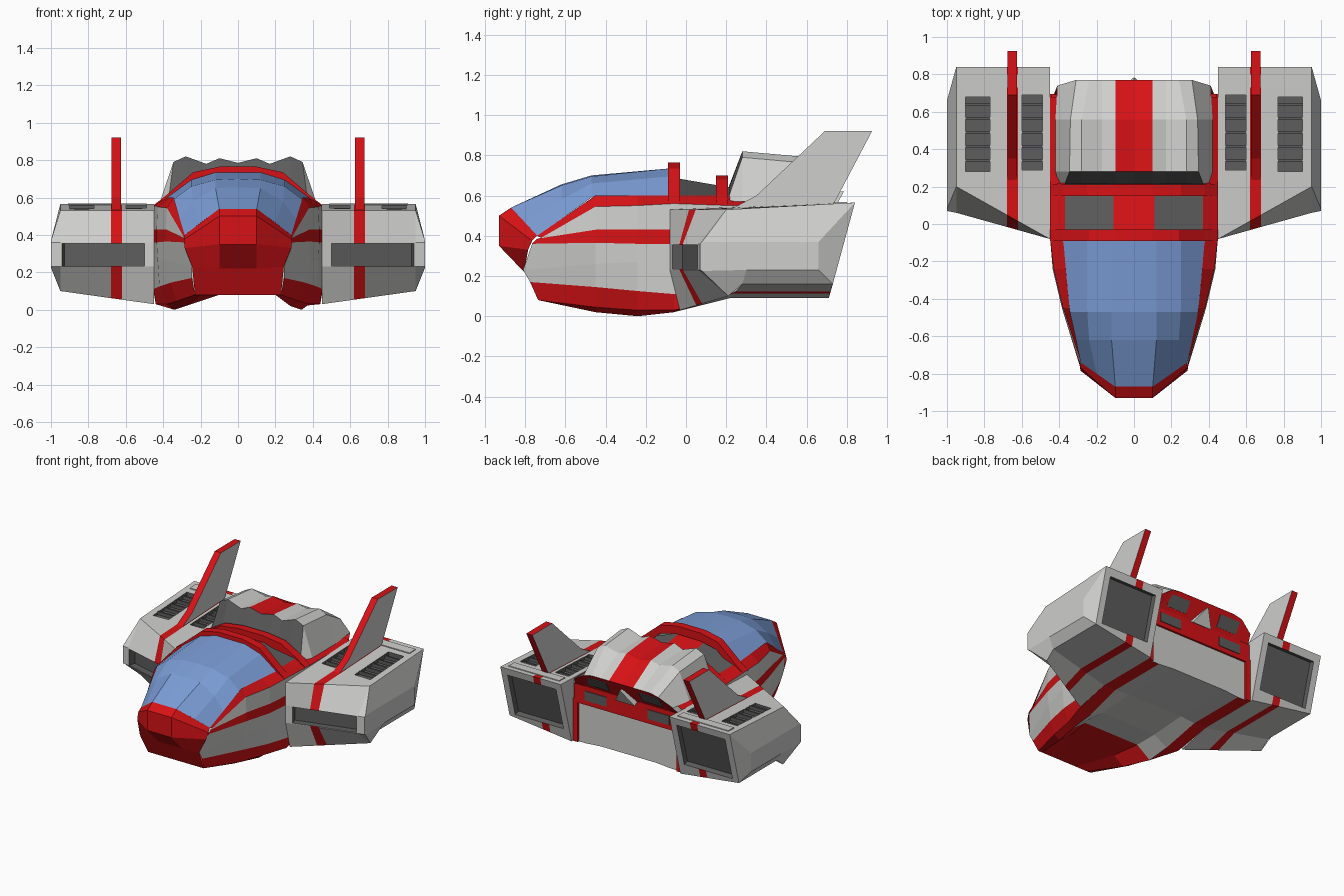
import bpy, bmesh
from mathutils import Matrix, Euler, Vector

if "Cube" in bpy.data.objects:
    bpy.data.objects.remove(bpy.data.objects["Cube"])

GREY, RED, BLUE, DARK = range(4)
PALETTE = []
for label, rgb in (("light_grey", (.62, .62, .61)), ("red", (.68, .006, .008)),
                   ("canopy_blue", (.20, .34, .68)), ("dark_grey", (.11, .11, .11))):
    m = bpy.data.materials.new(label)
    m.diffuse_color = (*rgb, 1)
    m.use_nodes = True
    m.node_tree.nodes["Principled BSDF"].inputs["Base Color"].default_value = m.diffuse_color
    PALETTE.append(m)


def finish(name, bm, mirror=False, cutter=None):
    bmesh.ops.recalc_face_normals(bm, faces=bm.faces)
    me = bpy.data.meshes.new(name)
    bm.to_mesh(me)
    bm.free()
    for m in PALETTE:
        me.materials.append(m)
    ob = bpy.data.objects.new(name, me)
    bpy.context.collection.objects.link(ob)
    if cutter:
        mod = ob.modifiers.new("recesses", 'BOOLEAN')
        mod.operation, mod.solver, mod.object = 'DIFFERENCE', 'EXACT', cutter
    if mirror:
        ob.modifiers.new("mirror", 'MIRROR').use_mirror_merge = False
    return ob


def skin(name, rings, rule, closed=False, caps=(None, None), **kw):
    """Bridge successive rings of 3D points; rule(ring, segment) gives the colour."""
    bm = bmesh.new()
    vs = [[bm.verts.new(p) for p in r] for r in rings]
    n = len(rings[0])
    for i in range(len(vs) - 1):
        for j in range(n if closed else n - 1):
            k = (j + 1) % n
            f = bm.faces.new((vs[i][j], vs[i][k], vs[i + 1][k], vs[i + 1][j]))
            f.material_index = rule(i, j)
    for ring, mat in zip((vs[0], vs[-1]), caps):
        if mat is not None:
            bm.faces.new(ring).material_index = mat
    return finish(name, bm, **kw)


def shell(name, halves, rule, **kw):
    """Skin from half rings (edge to centre line) mirrored across x = 0."""
    rings = [h + [(-x, y, z) for x, y, z in h[-2::-1]] for h in halves]
    last = len(rings[0]) - 2
    return skin(name, rings, lambda i, j: rule(i, min(j, last - j)), **kw)


def at(y, *pts):
    return [(x, y, z) for x, z in pts]


def boxes(name, specs, mat, **kw):
    """One object from (location, size, euler) boxes."""
    bm = bmesh.new()
    for loc, size, rot in specs:
        bmesh.ops.create_cube(bm, size=1, matrix=Matrix.Translation(loc)
                              @ Euler(rot).to_matrix().to_4x4() @ Matrix.Diagonal((*size, 1)))
    for f in bm.faces:
        f.material_index = mat
    return finish(name, bm, **kw)


flat = (0, 0, 0)

# Hull: sill, side stripe and keel bands run lengthwise
rear = ((.39, .58), (.45, .55), (.45, .43), (.45, .36), (.45, .27), (.45, .11),
        (.45, .09), (.35, .09), (.23, .10), (0, .10))
hull = [
    [(.285, -.74, .40), (.29, -.72, .39), (.29, -.74, .385), (.288, -.765, .36), (.245, -.81, .23),
     (.245, -.775, .17), (.23, -.735, .08), (.2, -.735, .08), (.1, -.735, .08), (0, -.735, .08)],
    at(-.45, (.345, .60), (.38, .545), (.385, .43), (.385, .365), (.38, .26), (.36, .145),
       (.33, .045), (.28, .02), (.2, .08), (0, .08)),
    at(-.24, (.365, .60), (.43, .55), (.435, .43), (.435, .36), (.43, .27), (.42, .125),
       (.38, .03), (.34, 0), (.23, .08), (0, .08)),
    at(-.06, (.38, .60), (.45, .56), (.45, .43), (.45, .36), (.45, .27), (.45, .11),
       (.44, .03), (.34, .02), (.23, .08), (0, .08)),
    at(.22, *rear), at(.68, *rear)]
shell("hull", hull, lambda i, j: RED if j in (0, 2, 5, 6) or (j > 6 and i < 2) else GREY,
      caps=(None, GREY))

# Nose cap
nose = [[(.285, -.74, .40), (.1, -.87, .54), (0, -.87, .54)],
        [(.29, -.765, .375), (.1, -.93, .50), (0, -.93, .50)],
        [(.285, -.785, .33), (.1, -.93, .35), (0, -.93, .35)],
        [(.245, -.81, .23), (.1, -.805, .22), (0, -.805, .22)],
        [(.23, -.735, .08), (.1, -.735, .08), (0, -.735, .08)]]
shell("nose", nose, lambda i, j: RED)

# Canopy
canopy = [[(.285, -.74, .40), (.2, -.80, .465), (.1, -.87, .54), (0, -.87, .54)],
          at(-.62, (.31, .483), (.24, .58), (.12, .65), (0, .655)),
          at(-.47, (.343, .59), (.25, .66), (.12, .695), (0, .70)),
          at(-.08, (.38, .60), (.25, .695), (.12, .735), (0, .735))]
shell("canopy", canopy, lambda i, j: BLUE)

# Cabin roof with sunken dark panes and a red spine, framed by two hoops
roof = [at(y, (.41, .58), (.37, .60), (.11, .69 - d), (0, .69 - d)) for y, d in ((-.07, 0), (.22, .05))]
shell("cabin_roof", roof, lambda i, j: DARK if j == 1 else RED)


def hoop(name, y0, y1, pts):
    low = [(x * .97, z - .06) for x, z in pts]
    shell(name, [at(y0, *low), at(y0, *pts), at(y1, *pts), at(y1, *low)], lambda i, j: RED)


hoop("front_hoop", -.09, -.03, ((.45, .56), (.38, .615), (.24, .735), (.1, .765), (0, .765)))
hoop("rear_hoop", .15, .21, ((.45, .555), (.38, .605), (.25, .68), (.1, .70), (0, .70)))

# Rear hump: dark front window, red centre stripe, red overhang at the back
hump = [at(.215, (.40, .57), (.37, .60), (.28, .64), (.17, .65), (.1, .65), (0, .65)),
        at(.28, (.42, .57), (.345, .79), (.28, .82), (.17, .78), (.1, .81), (0, .785)),
        at(.56, (.42, .57), (.34, .765), (.28, .795), (.17, .77), (.1, .785), (0, .765)),
        [(.41, .74, .58), (.31, .77, .645), (.24, .77, .66), (.17, .77, .66), (.1, .77, .66), (0, .77, .66)],
        at(.69, (.43, .52), (.36, .52), (.28, .52), (.17, .52), (.1, .52), (0, .52))]


def hump_colour(i, j):
    if i == 0:
        return DARK if 0 < j else GREY
    return RED if i == 3 or j == 4 else GREY


shell("rear_hump", hump, hump_colour)

# Rear wall frame and windows
boxes("rear_frame", [((0, .685, .455), (.88, .02, .14), flat),
                     ((.43, .685, .25), (.04, .02, .32), flat),
                     ((-.43, .685, .25), (.04, .02, .32), flat)], RED)
boxes("rear_windows", [((.22, .73, .59), (.17, .009, .09), (-.52, 0, 0)),
                       ((.26, .696, .455), (.18, .009, .07), flat)], DARK, mirror=True)
skin("rear_fairing", [[(-.08, .69, .52), (.08, .69, .52), (0, .755, .62)],
                      [(-.08, .72, .50), (.08, .72, .50), (0, .785, .62)]],
     lambda i, j: GREY, closed=True, caps=(GREY, GREY))

# Engine pods: (y, z) loops skinned along x, red stripe in the middle column
inner = ((-.08, .53), (-.08, .36), (-.08, .23), (-.03, .03), (.22, .09), (.71, .09), (.84, .565))
outer = ((.20, .53), (.06, .36), (.06, .23), (.21, .10), (.28, .16), (.73, .16), (.84, .565))
tip = ((.08, .37), (.07, .36), (.07, .23), (.08, .225), (.30, .23), (.66, .23), (.66, .37))


def pod_section(x):
    t = (x - .45) / .5
    return [(x, *Vector(a).lerp(Vector(b), t)) for a, b in zip(inner, outer)]


pod_rings = [pod_section(x) for x in (.45, .62, .68, .95)] + [[(1.0, y, z) for y, z in tip]]
cutter = boxes("pod_cutter", [((.545, .49, .57), (.11, .40, .1), flat),
                              ((.835, .48, .57), (.13, .40, .1), flat),
                              ((.70, .78, .345), (.40, .08, .34), (-.266, 0, 0)),
                              ((.72, -.004, .295), (.46, .10, .12), (0, 0, .273))], DARK)
cutter.hide_render = True
cutter.hide_viewport = True
skin("engine_pod", pod_rings, lambda i, j: RED if i == 1 else GREY, closed=True,
     caps=(GREY, GREY), mirror=True, cutter=cutter)

# Vent slats and rear top panels on the pods
boxes("vent_slats", [((x, .34 + .075 * k, .532), (w, .012, .026), flat)
                     for k in range(5) for x, w in ((.545, .11), (.835, .13))], DARK, mirror=True)
boxes("pod_top_panel", [((.70, .765, .563), (.42, .07, .009), (.037, 0, 0))], GREY, mirror=True)

# Tail fins: grey sides, red edges
fin = ((.22, .53), (.35, .60), (.69, .92), (.925, .92), (.72, .53))
skin("tail_fin", [[(x, y, z) for y, z in fin] for x in (.625, .675)], lambda i, j: RED,
     closed=True, caps=(GREY, GREY), mirror=True)
